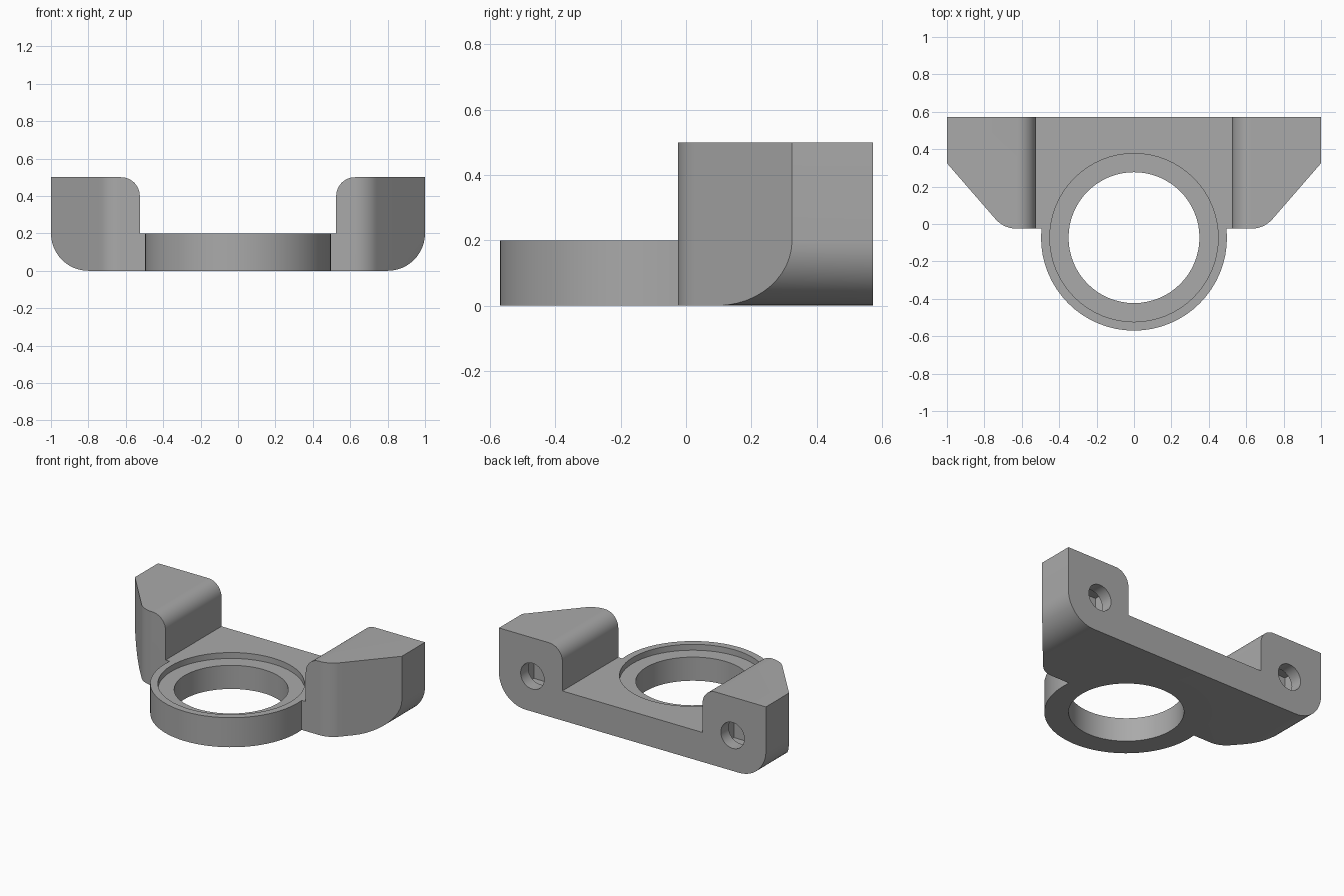
import bpy
import bmesh
from math import cos, sin, pi, radians
from mathutils import Matrix, Vector

cube = bpy.data.objects.get("Cube")
if cube:
    bpy.data.objects.remove(cube, do_unlink=True)

grey = bpy.data.materials.new("plain grey")
grey.use_nodes = True
colour = (0.40, 0.40, 0.40, 1)
grey.diffuse_color = colour
grey.node_tree.nodes["Principled BSDF"].inputs["Base Color"].default_value = colour


def make(name, bm, helper=True):
    bmesh.ops.recalc_face_normals(bm, faces=bm.faces)
    mesh = bpy.data.meshes.new(name)
    bm.to_mesh(mesh)
    bm.free()
    mesh.materials.append(grey)
    obj = bpy.data.objects.new(name, mesh)
    bpy.context.collection.objects.link(obj)
    obj.hide_render = helper
    return obj


def rounded(points, steps=12):
    """Polygon of (x, y, radius) corners, with the corners rounded."""
    out = []
    for i, (x, y, r) in enumerate(points):
        p = Vector((x, y))
        if not r:
            out.append(p)
            continue
        a = (Vector(points[i - 1][:2]) - p).normalized()
        b = (Vector(points[(i + 1) % len(points)][:2]) - p).normalized()
        half = a.angle(b) / 2
        centre = p + (a + b).normalized() * r / sin(half)
        start = p + a * r / (sin(half) / cos(half)) - centre
        end = p + b * r / (sin(half) / cos(half)) - centre
        sweep = start.angle_signed(end)
        for k in range(steps + 1):
            turn = Matrix.Rotation(-sweep * k / steps, 2)
            out.append(centre + turn @ start)
    return out


def prism(name, points, place, low, high, helper=True):
    bm = bmesh.new()
    face = bm.faces.new([bm.verts.new(place(p, low)) for p in points])
    top = bmesh.ops.extrude_face_region(bm, geom=[face])["geom"]
    shift = place(points[0], high) - place(points[0], low)
    bmesh.ops.translate(bm, vec=shift, verts=[v for v in top if isinstance(v, bmesh.types.BMVert)])
    return make(name, bm, helper)


def upright(p, h):
    return Vector((p[0], p[1], h))


def sideways(p, h):
    return Vector((p[0], h, p[1]))


def circle(x, y, r, n):
    return [Vector((x + r * cos(2 * pi * k / n), y + r * sin(2 * pi * k / n))) for k in range(n)]


def mirrored(half):
    return half + [(-x, y, r) for x, y, r in reversed(half)]


def boolean(obj, other, operation):
    mod = obj.modifiers.new(operation.lower(), 'BOOLEAN')
    mod.object, mod.operation, mod.solver = other, operation, 'EXACT'
    bpy.context.view_layer.objects.active = obj
    bpy.ops.object.modifier_apply(modifier=mod.name)
    bpy.data.objects.remove(other, do_unlink=True)


FRONT, BACK, HUB_Y = -0.025, 0.573, -0.073

# Bracket: front profile with raised ears, trimmed by the plan outline
profile = rounded(mirrored([(1, 0, 0.2), (1, 0.5, 0), (0.525, 0.5, 0.1), (0.525, 0.2, 0)]))
bracket = prism("mounting_bracket", profile, sideways, FRONT - 0.1, BACK, helper=False)
plan = rounded(mirrored([(0.696, FRONT, 0.15), (1.0, 0.325, 0), (1.1, 0.325, 0), (1.1, 0.7, 0)]))
boolean(bracket, prism("plan_trim", plan, upright, -0.1, 0.7), 'INTERSECT')

# Ring hub with bore and shallow seat
boolean(bracket, prism("hub", circle(0, HUB_Y, 0.497, 64), upright, 0, 0.2), 'UNION')
boolean(bracket, prism("bore", circle(0, HUB_Y, 0.35, 64), upright, -0.1, 0.3), 'DIFFERENCE')
boolean(bracket, prism("seat", circle(0, HUB_Y, 0.45, 64), upright, 0.16, 0.3), 'DIFFERENCE')

# Screw holes in the back, each opening into a wider pocket
for x in (-0.75, 0.75):
    hole = prism("screw_hole", circle(x, 0.24, 0.088, 32), sideways, 0.47, 0.7)
    boolean(bracket, hole, 'DIFFERENCE')
    square = [Vector((x + sx * 0.11, 0.24 + sz * 0.11)) for sx, sz in ((-1, -1), (1, -1), (1, 1), (-1, 1))]
    boolean(bracket, prism("pocket", square, sideways, 0.40, 0.49), 'DIFFERENCE')

bpy.ops.object.select_all(action='DESELECT')
bracket.select_set(True)
bpy.context.view_layer.objects.active = bracket
bpy.ops.object.shade_smooth_by_angle(angle=radians(30))
